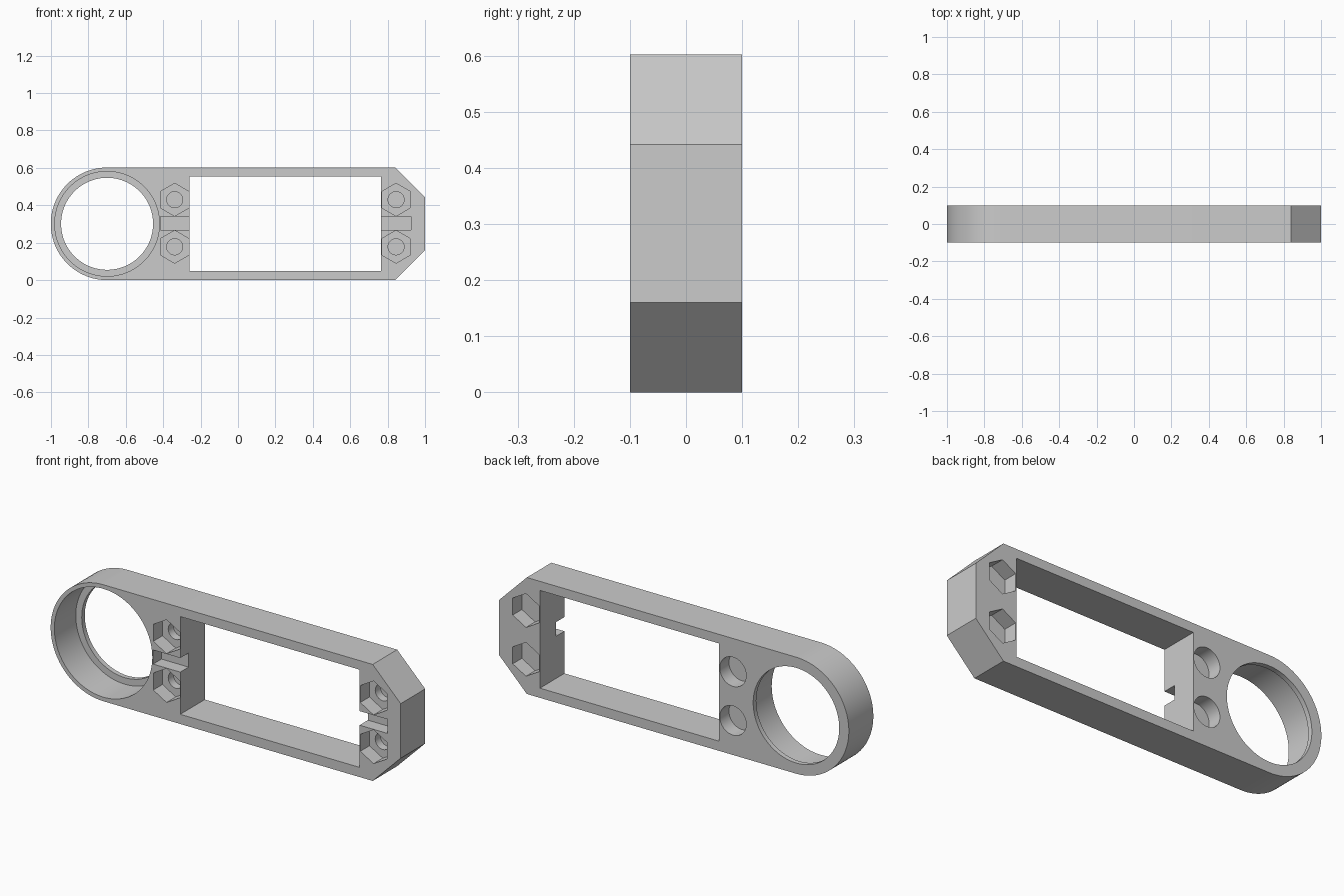
import bpy, bmesh, math

if "Cube" in bpy.data.objects:
    bpy.data.objects.remove(bpy.data.objects["Cube"])

grey = bpy.data.materials.new("light grey")
grey.diffuse_color = (0.6, 0.6, 0.6, 1)
grey.use_nodes = True
grey.node_tree.nodes["Principled BSDF"].inputs["Base Color"].default_value = grey.diffuse_color

HALF = 0.1            # half thickness, front face at y = -HALF
FRONT, BACK = -0.15, 0.15   # cutter ends beyond both faces


def prism(name, pts, y0, y1):
    """Extrude an (x, z) outline from y0 to y1."""
    bm = bmesh.new()
    a = [bm.verts.new((x, y0, z)) for x, z in pts]
    b = [bm.verts.new((x, y1, z)) for x, z in pts]
    bm.faces.new(a)
    bm.faces.new(b[::-1])
    n = len(pts)
    for i in range(n):
        j = (i + 1) % n
        bm.faces.new((a[i], b[i], b[j], a[j]))
    bmesh.ops.recalc_face_normals(bm, faces=bm.faces)
    me = bpy.data.meshes.new(name)
    bm.to_mesh(me)
    bm.free()
    ob = bpy.data.objects.new(name, me)
    bpy.context.collection.objects.link(ob)
    me.materials.append(grey)
    return ob


def ring(cx, cz, r, n, start=0.0, sweep=math.tau, closed=True):
    steps = n if closed else n - 1
    return [(cx + r * math.cos(start + sweep * i / steps),
             cz + r * math.sin(start + sweep * i / steps)) for i in range(n)]


def hexagon(cx, cz):
    return ring(cx, cz, 0.0875, 6, math.pi / 2)


def rect(x0, x1, z0, z1):
    return [(x0, z0), (x1, z0), (x1, z1), (x0, z1)]


# Bracket body: round end on the left, chamfered end on the right
R = 0.301
outline = ring(-0.7, R, R, 49, math.pi / 2, math.pi, closed=False)
outline += [(0.84, 0), (1, 0.16), (1, 0.442), (0.84, 2 * R)]
body = prism("bracket_body", outline, -HALF, HALF)


def cut(pts, y0, y1):
    tool = prism("cutter", pts, y0, y1)
    tool.hide_render = True
    mod = body.modifiers.new("cut", 'BOOLEAN')
    mod.operation = 'DIFFERENCE'
    mod.solver = 'EXACT'
    mod.object = tool
    bpy.context.view_layer.objects.active = body
    bpy.ops.object.modifier_apply(modifier=mod.name)
    bpy.data.objects.remove(tool, do_unlink=True)


# Bearing seat with a thin retaining lip at the back
cut(ring(-0.7, R, 0.28, 96), FRONT, 0.075)
cut(ring(-0.7, R, 0.246, 96), FRONT, BACK)

# Rectangular window
cut(rect(-0.26, 0.765, 0.05, 0.555), FRONT, BACK)

# Wire slots in the front face, open to the window
cut(rect(-0.415, -0.2, 0.268, 0.341), FRONT, -0.032)
cut(rect(0.7, 0.925, 0.268, 0.341), FRONT, -0.032)

# Fastener pockets: hexagonal in front with a blind bore,
# round (left) or hexagonal (right) at the back
for z in (0.178, 0.43):
    for x, left in ((-0.3385, True), (0.845, False)):
        cut(hexagon(x, z), FRONT, -0.025)
        cut(ring(x, z, 0.043, 32), FRONT, 0.017)
        back = ring(x, z, 0.0755, 48) if left else hexagon(x, z)
        cut(back, 0.025, BACK)

# Smooth the round walls, keep the corners sharp
bpy.ops.object.select_all(action='DESELECT')
body.select_set(True)
bpy.context.view_layer.objects.active = body
bpy.ops.object.shade_smooth_by_angle(angle=math.radians(30))
